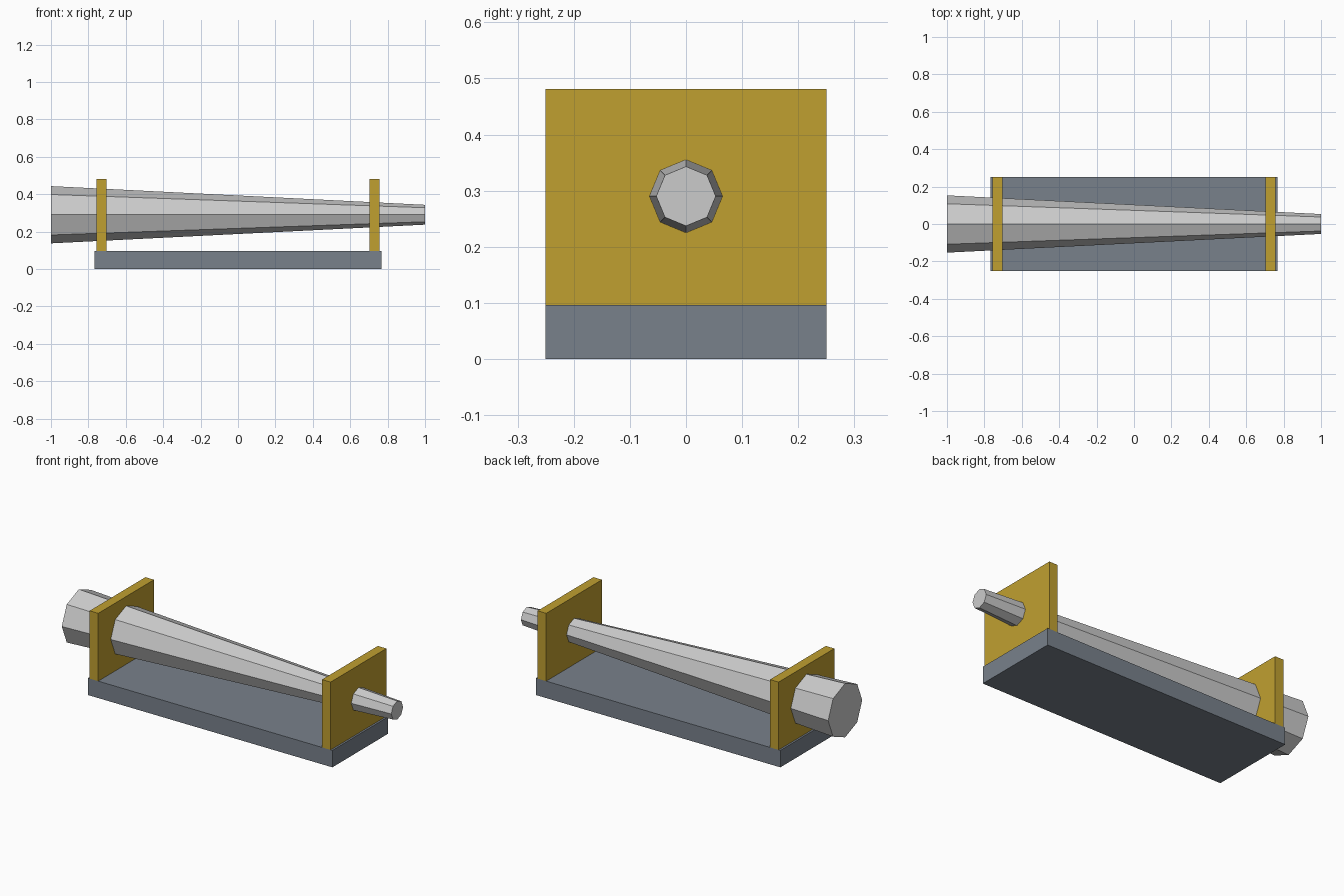
import bpy
from math import pi
from mathutils import Matrix

if "Cube" in bpy.data.objects:
    bpy.data.objects.remove(bpy.data.objects["Cube"])


def material(name, rgb):
    m = bpy.data.materials.new(name)
    m.diffuse_color = (*rgb, 1)
    m.use_nodes = True
    m.node_tree.nodes["Principled BSDF"].inputs["Base Color"].default_value = m.diffuse_color
    return m


def box(name, lo, hi, mat):
    bpy.ops.mesh.primitive_cube_add(size=1)
    ob = bpy.context.object
    ob.name = name
    size = [b - a for a, b in zip(lo, hi)]
    mid = [(a + b) / 2 for a, b in zip(lo, hi)]
    ob.data.transform(Matrix.Translation(mid) @ Matrix.Diagonal((*size, 1)))
    ob.data.materials.append(mat)
    return ob


slate = material("slate", (0.19, 0.22, 0.26))
brass = material("brass", (0.53, 0.35, 0.03))
steel = material("steel", (0.55, 0.55, 0.56))

# Base slab
box("base", (-0.768, -0.25, 0), (0.768, 0.25, 0.096), slate)

# Upright end plates
for side, x in (("left", -0.73), ("right", 0.73)):
    box(side + "_support_plate", (x - 0.027, -0.25, 0.096), (x + 0.027, 0.25, 0.481), brass)

# Tapered eight-sided shaft through both plates, thick end at -x
bpy.ops.mesh.primitive_cone_add(vertices=8, radius1=0.153, radius2=0.053, depth=2)
shaft = bpy.context.object
shaft.name = "tapered_shaft"
shaft.data.transform(Matrix.Translation((0, 0, 0.29)) @ Matrix.Rotation(pi / 2, 4, "Y"))
shaft.data.materials.append(steel)
